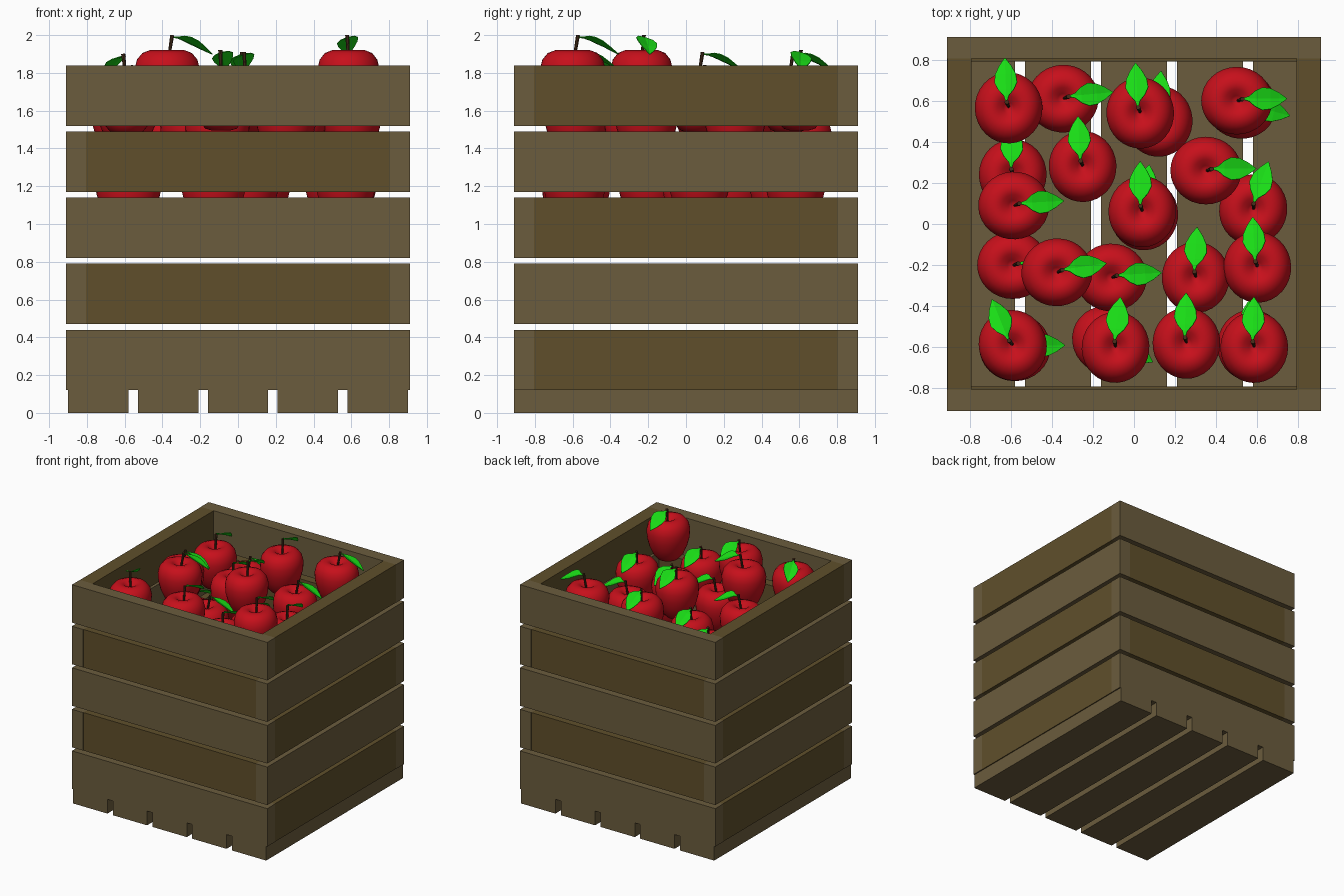
import bpy, bmesh, math
from mathutils import Vector, Matrix

if "Cube" in bpy.data.objects:
    bpy.data.objects.remove(bpy.data.objects["Cube"])


def material(name, rgb):
    m = bpy.data.materials.new(name)
    m.diffuse_color = (*rgb, 1)
    m.use_nodes = True
    m.node_tree.nodes["Principled BSDF"].inputs["Base Color"].default_value = m.diffuse_color
    return m


LIGHT = material("light_wood", (0.147, 0.107, 0.047))
DARK = material("dark_wood", (0.115, 0.078, 0.024))
RED = material("apple_red", (0.57, 0.005, 0.011))
BROWN = material("stem_brown", (0.06, 0.025, 0.01))
GREEN = material("leaf_green", (0.01, 0.72, 0.008))


def to_mesh(bm, name, mat, smooth=False):
    bmesh.ops.recalc_face_normals(bm, faces=bm.faces)
    for f in bm.faces:
        f.smooth = smooth
    me = bpy.data.meshes.new(name)
    bm.to_mesh(me)
    bm.free()
    me.materials.append(mat)
    return me


def add(name, me, matrix=None):
    ob = bpy.data.objects.new(name, me)
    bpy.context.collection.objects.link(ob)
    if matrix is not None:
        ob.matrix_world = matrix
    return ob


def board(name, x, y, z, mat):
    bm = bmesh.new()
    size = [b - a for a, b in (x, y, z)]
    mid = [(a + b) / 2 for a, b in (x, y, z)]
    bmesh.ops.create_cube(bm, size=1, matrix=Matrix.Translation(mid) @ Matrix.Diagonal((*size, 1)))
    return add(name, to_mesh(bm, name, mat))


# Floor slats
for i in range(5):
    cx = (i - 2) * 0.37
    board("floor_slat", (cx - 0.16, cx + 0.16), (-0.91, 0.91), (0, 0.12), LIGHT)

# Wall boards: long and short pairs swap direction on each row
for row in range(5):
    z = (0.12 + 0.35 * row, 0.44 + 0.35 * row)
    for s in (-1, 1):
        long_t = tuple(sorted((s * 0.805, s * 0.91)))
        short_t = tuple(sorted((s * 0.79, s * 0.908)))
        full, inner = (-0.91, 0.91), (-0.805, 0.805)
        if row % 2 == 0:
            board("long_wall_board", full, long_t, z, LIGHT)
            board("short_wall_board", short_t, inner, z, DARK)
        else:
            board("long_wall_board", long_t, full, z, LIGHT)
            board("short_wall_board", inner, short_t, z, DARK)

# Apple body: lathed profile, z = 0 at the shoulder top
profile = [(0, -0.05), (0.025, -0.035), (0.055, -0.008), (0.09, 0), (0.128, -0.015),
           (0.156, -0.05), (0.168, -0.1), (0.163, -0.165), (0.146, -0.23),
           (0.118, -0.295), (0.085, -0.335), (0.05, -0.345), (0, -0.325)]
bm = bmesh.new()
vs = [bm.verts.new((r, 0, z)) for r, z in profile]
es = [bm.edges.new(p) for p in zip(vs, vs[1:])]
bmesh.ops.spin(bm, geom=vs + es, axis=(0, 0, 1), cent=(0, 0, 0), angle=2 * math.pi, steps=32)
bmesh.ops.remove_doubles(bm, verts=bm.verts, dist=0.0005)
bmesh.ops.scale(bm, vec=(1.03, 0.98, 1), verts=bm.verts)
apple_me = to_mesh(bm, "apple", RED, True)

# Stem: thin leaning peg, wider at the top
bm = bmesh.new()
a, b = Vector((0.005, 0, -0.06)), Vector((0.028, 0.008, 0.08))
rot = (b - a).to_track_quat('Z', 'Y').to_matrix().to_4x4()
bmesh.ops.create_cone(bm, cap_ends=True, segments=8, radius1=0.007, radius2=0.011,
                      depth=(b - a).length, matrix=Matrix.Translation((a + b) / 2) @ rot)
stem_me = to_mesh(bm, "stem", BROWN)

# Leaf: folded, arched blade reaching out along +x
rib = [(0.03, 0.07, 0.003), (0.06, 0.066, 0.012), (0.09, 0.056, 0.038), (0.125, 0.04, 0.055),
       (0.165, 0.022, 0.05), (0.205, 0.0, 0.03), (0.245, -0.02, 0.001)]
bm = bmesh.new()
rows = [[bm.verts.new((x, 0.01 + k * w, z + (0.25 * w if k else 0) - 0.3 * k * w))
         for k in (-1, 0, 1)] for x, z, w in rib]
for p, q in zip(rows, rows[1:]):
    for k in (0, 1):
        bm.faces.new((p[k], q[k], q[k + 1], p[k + 1]))
bmesh.ops.recalc_face_normals(bm, faces=bm.faces)
bmesh.ops.solidify(bm, geom=bm.faces[:], thickness=0.004)
leaf_me = to_mesh(bm, "leaf", GREEN)

# Apples: x, y, shoulder height, leaf direction in degrees
apples = [
    (-0.61, 0.565, 1.69, 92), (-0.345, 0.61, 1.57, 5), (0.03, 0.54, 1.83, 93),
    (0.50, 0.60, 1.84, 0), (-0.585, 0.09, 1.76, 3), (-0.25, 0.28, 1.65, 93),
    (0.35, 0.26, 1.69, 0), (0.04, 0.06, 1.83, 90), (-0.375, -0.235, 1.92, 8),
    (-0.11, -0.26, 1.64, 3), (0.30, -0.26, 1.66, 86), (0.60, -0.21, 1.71, 93),
    (-0.59, -0.59, 1.82, 112), (-0.09, -0.60, 1.84, 82), (0.255, -0.58, 1.70, 88),
    (0.585, -0.60, 1.92, 88),
    # lower layer
    (0.12, 0.50, 1.36, 85), (-0.59, 0.24, 1.34, 88), (0.58, 0.07, 1.38, 70),
    (-0.59, -0.20, 1.36, 0), (0.52, 0.58, 1.36, -15), (-0.58, -0.60, 1.32, 0),
    (-0.13, -0.565, 1.33, -28), (0.57, -0.59, 1.36, 84), (0.05, 0.045, 1.33, 82),
]
for x, y, z, deg in apples:
    m = Matrix.Translation((x, y, z)) @ Matrix.Rotation(math.radians(deg), 4, 'Z')
    add("apple", apple_me, m)
    add("stem", stem_me, m)
    add("leaf", leaf_me, m)
